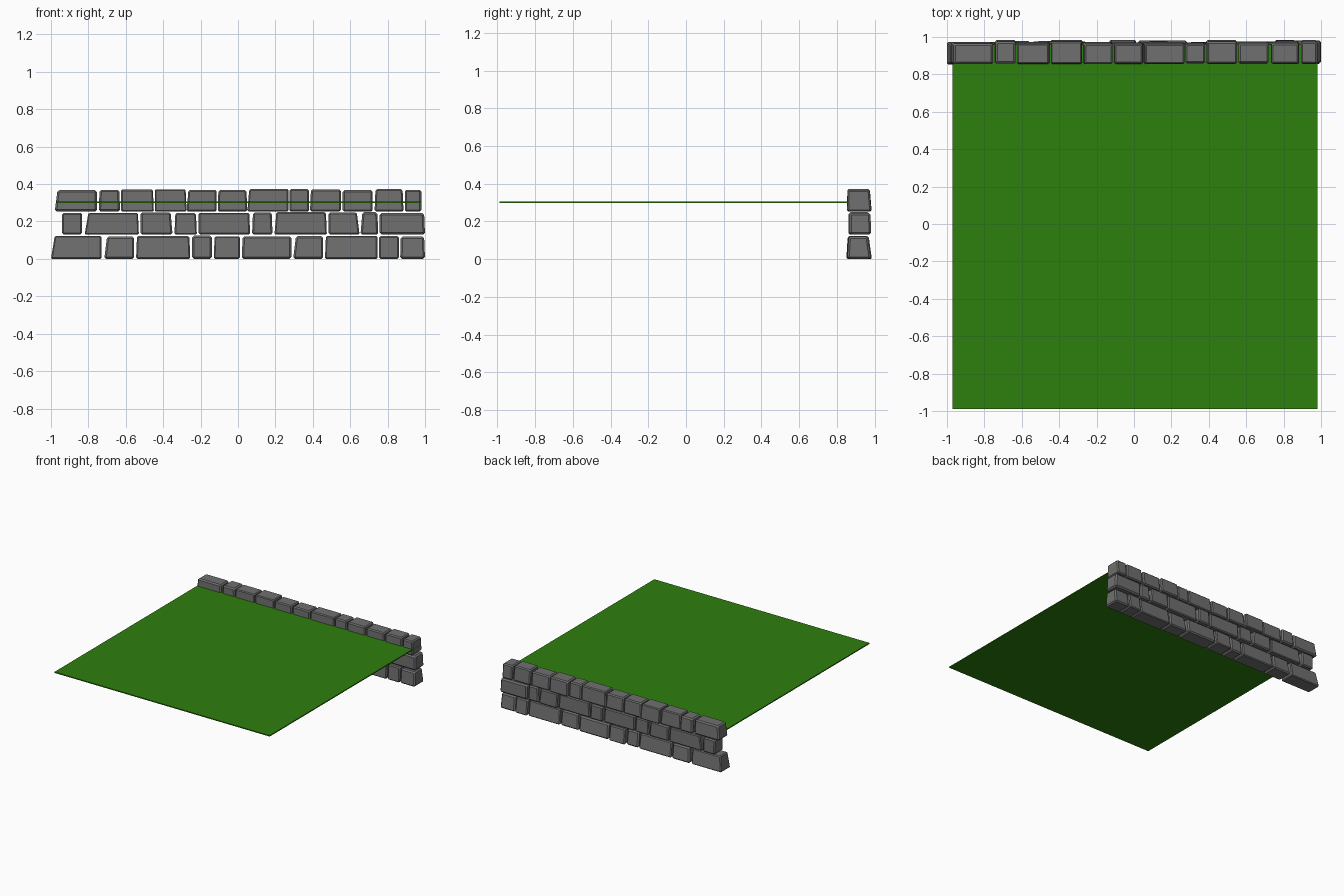
import bpy, bmesh, random
from mathutils import Vector

if "Cube" in bpy.data.objects:
    bpy.data.objects.remove(bpy.data.objects["Cube"])

random.seed(4)

def material(name, rgb):
    m = bpy.data.materials.new(name)
    m.diffuse_color = (*rgb, 1)
    m.use_nodes = True
    m.node_tree.nodes["Principled BSDF"].inputs["Base Color"].default_value = m.diffuse_color
    return m

stone = material("grey_stone", (0.16, 0.162, 0.16))
grass = material("grass_green", (0.027, 0.21, 0.004))

def make_object(name, bm, mat):
    bmesh.ops.recalc_face_normals(bm, faces=bm.faces)
    me = bpy.data.meshes.new(name)
    bm.to_mesh(me)
    bm.free()
    me.materials.append(mat)
    ob = bpy.data.objects.new(name, me)
    bpy.context.collection.objects.link(ob)

def block(bottom, top, z0, z1, bevel):
    """Chamfered box: bottom and top are (x0, x1, y0, y1)."""
    bm = bmesh.new()
    bmesh.ops.create_cube(bm, size=2)
    for v in bm.verts:
        r = top if v.co.z > 0 else bottom
        v.co = Vector((r[1] if v.co.x > 0 else r[0],
                       r[3] if v.co.y > 0 else r[2],
                       z1 if v.co.z > 0 else z0))
    if bevel:
        bmesh.ops.bevel(bm, geom=bm.edges[:], offset=bevel, segments=1,
                        profile=0.5, affect='EDGES')
    return bm

# Stones in each course: bottom left, bottom right, top left, top right
lower = [(-1, -.73, -.98, -.73), (-.715, -.555, -.70, -.555),
         (-.545, -.255, -.54, -.26), (-.245, -.14, -.245, -.14),
         (-.13, .01, -.125, .01), (.02, .285, .025, .285),
         (.295, .455, .31, .455), (.465, .745, .47, .745),
         (.755, .86, .755, .86), (.867, 1, .87, .995)]
middle = [(-.94, -.835, -.94, -.835), (-.82, -.53, -.80, -.535),
          (-.52, -.35, -.52, -.36), (-.34, -.22, -.335, -.225),
          (-.21, .065, -.21, .06), (.075, .185, .08, .18),
          (.195, .475, .205, .47), (.485, .65, .485, .635),
          (.655, .75, .665, .745), (.757, 1, .757, .995)]
upper = [(-.98, -.755, -.965, -.755), (-.745, -.63, -.74, -.635),
         (-.625, -.45, -.625, -.455), (-.445, -.275, -.445, -.28),
         (-.275, -.115, -.265, -.115), (-.108, .05, -.105, .045),
         (.05, .27, .06, .27), (.275, .38, .275, .38),
         (.385, .55, .39, .55), (.56, .72, .56, .72),
         (.73, .885, .735, .88), (.892, .98, .892, .98)]

# course: stones, z range, y extents at bottom and top
courses = {"lower": (lower, 0, .125, (.85, .985), (.857, .968)),
           "middle": (middle, .13, .25, (.862, .980), (.862, .976)),
           "upper": (upper, .253, .373, (.853, .982), (.856, .972))}

for name, (stones, z0, z1, yb, yt) in courses.items():
    for i, (a, b, c, d) in enumerate(stones):
        f, k = random.uniform(0, .006), random.uniform(-.012, .003)
        bottom = (a, b, yb[0] + f, yb[1] + k)
        top = (c, d, yt[0] + f, yt[1] + k)
        bm = block(bottom, top, z0, z1 - random.uniform(0, .006),
                   random.uniform(.006, .011))
        make_object(f"{name}_stone_{i + 1}", bm, stone)

# Thin lawn panel running into the wall
rect = (-.97, .98, -.99, .96)
make_object("lawn", block(rect, rect, .298, .306, 0), grass)
